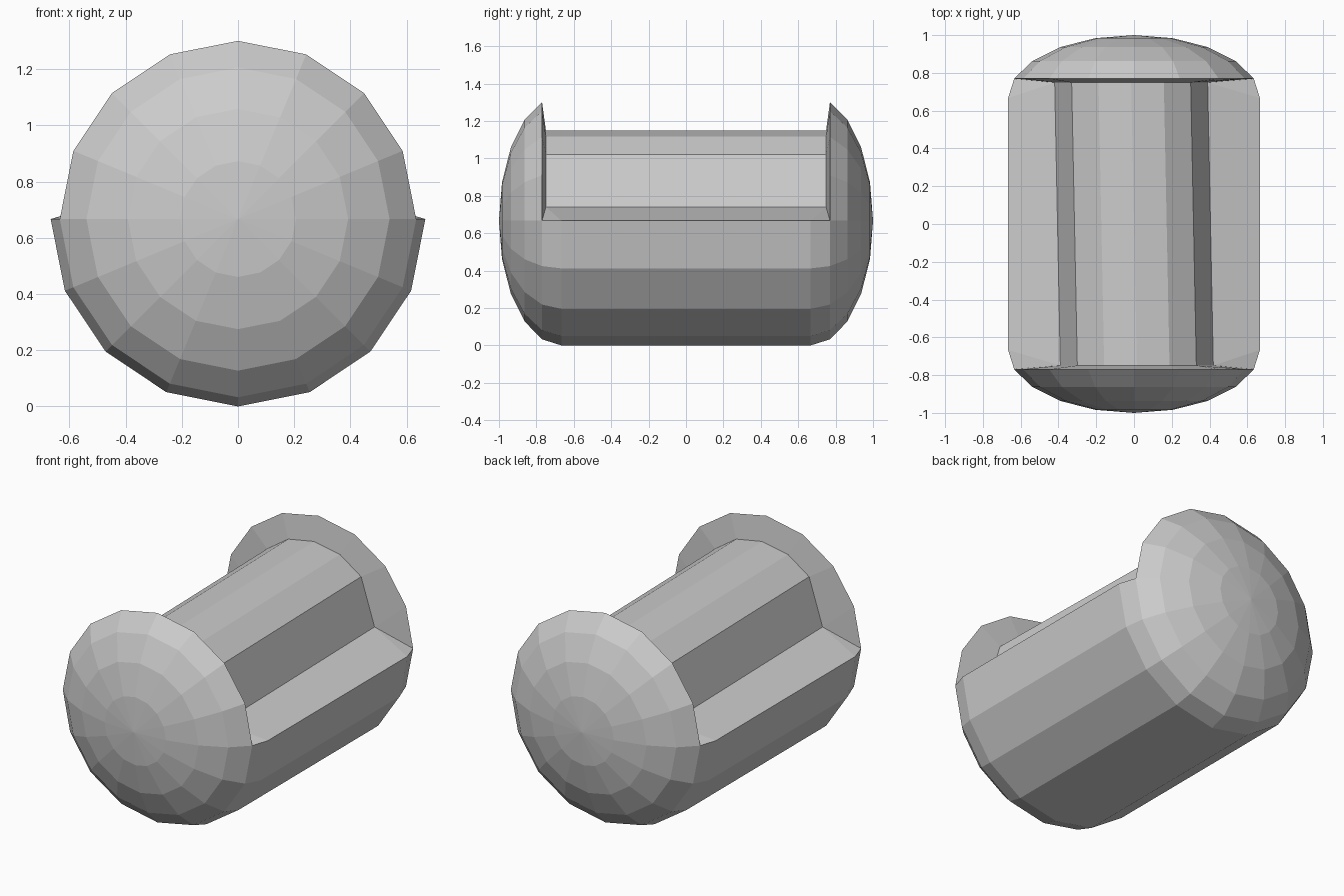
import bpy, bmesh
from math import sin, cos, pi, radians

if "Cube" in bpy.data.objects:
    bpy.data.objects.remove(bpy.data.objects["Cube"])

N, R, H = 16, 2 / 3, 1 / 3      # sides, radius, dome depth
bm = bmesh.new()


def point(k, r, y):
    a = 2 * pi * k / N
    return bm.verts.new((r * cos(a), y, R + r * sin(a)))


# Half outline of the raised drum, mirrored across x
half = [(0.405, 0.74), (0.315, 1.02), (0.173, 1.117)]
outline = half + [(0, 1.149)] + [(-x, z) for x, z in reversed(half)]

trough, drum = [], []
for s in (-1, 1):
    # Domed end: rings shrinking to a pole
    rings = []
    for i in range(1, 5):
        a = radians(18 * i)
        rings.append([point(k, R * cos(a), s * (R + H * sin(a))) for k in range(N)])
    for a, b in zip(rings, rings[1:]):
        for k in range(N):
            j = (k + 1) % N
            bm.faces.new((a[k], a[j], b[j], b[k]))
    pole = bm.verts.new((0, s, R))
    for k in range(N):
        bm.faces.new((rings[-1][k], rings[-1][(k + 1) % N], pole))

    # Lower half ring where the dome meets the trough
    low = [point(k, R, s * R) for k in range(8, 17)]
    rim = rings[0]
    for k in range(8):
        bm.faces.new((low[k], low[k + 1], rim[(k + 9) % N], rim[k + 8]))

    # Inner wall of the dome, running in to the slightly skewed drum
    core = [bm.verts.new((x - 0.015 * s, s * 0.749, z)) for x, z in outline]
    bm.faces.new((low[8], rim[0], core[0]))
    bm.faces.new((low[0], core[6], rim[8]))
    bm.faces.new((rim[0], rim[1], core[0]))
    bm.faces.new((rim[7], rim[8], core[6]))
    for k in range(6):
        bm.faces.new((rim[k + 1], rim[k + 2], core[k + 1], core[k]))
    trough.append(low)
    drum.append(core)

# Long faces: lower shell, drum and side ledges
for a, b in (trough, drum):
    for k in range(len(a) - 1):
        bm.faces.new((a[k], a[k + 1], b[k + 1], b[k]))
for t, d in ((8, 0), (0, 6)):
    bm.faces.new((trough[0][t], trough[1][t], drum[1][d], drum[0][d]))

bmesh.ops.recalc_face_normals(bm, faces=bm.faces[:])
mesh = bpy.data.meshes.new("capsule_body")
bm.to_mesh(mesh)
bm.free()
bpy.context.collection.objects.link(bpy.data.objects.new("capsule_body", mesh))
